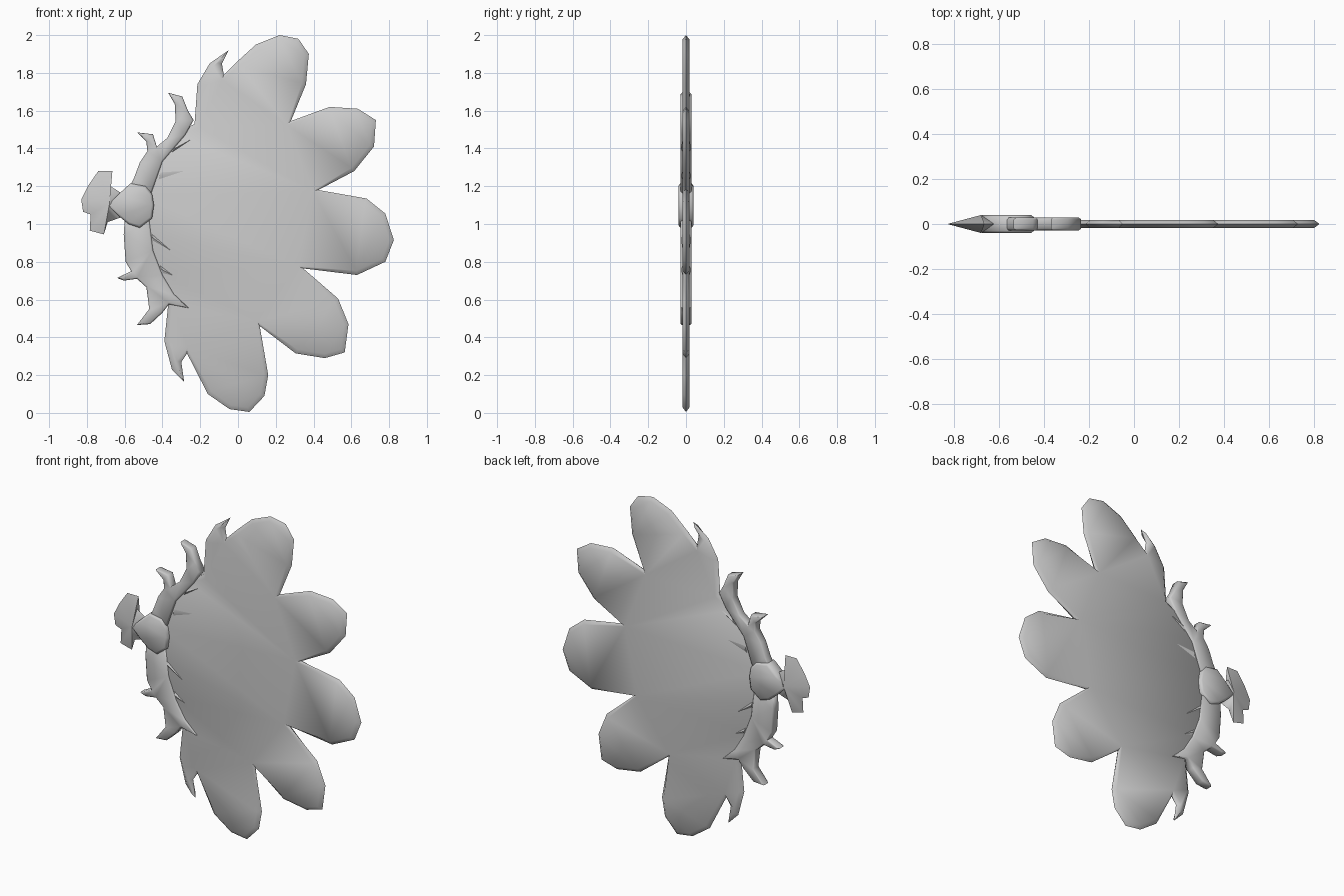
import bpy, bmesh, math
from mathutils import Vector

grey = bpy.data.materials.new("light grey")
grey.diffuse_color = (0.6, 0.6, 0.6, 1)


def finish(name, bm, angle):
    bmesh.ops.recalc_face_normals(bm, faces=bm.faces)
    mesh = bpy.data.meshes.new(name)
    bm.to_mesh(mesh)
    bm.free()
    mesh.materials.append(grey)
    ob = bpy.data.objects.new(name, mesh)
    bpy.context.collection.objects.link(ob)
    bpy.ops.object.select_all(action='DESELECT')
    ob.select_set(True)
    bpy.context.view_layer.objects.active = ob
    bpy.ops.object.shade_smooth_by_angle(angle=math.radians(angle))
    return ob


def inset(points, dist):
    """Move a clockwise outline inward, with limited mitres."""
    pts = [Vector(p) for p in points]
    out = []
    for i, p in enumerate(pts):
        a = (p - pts[i - 1]).normalized()
        b = (pts[(i + 1) % len(pts)] - p).normalized()
        n = Vector((a.y, -a.x)) + Vector((b.y, -b.x))
        if n.length < 0.01:
            n = b - a
        n.normalize()
        c = max(n.dot(Vector((a.y, -a.x))), 0.75)
        out.append(p + n * dist / c)
    return out


def slab(name, points, half, rim, edge=0.0, angle=60):
    """Flat plate whose rim slopes from half thickness down to the edge."""
    bm = bmesh.new()
    inner = inset(points, rim)
    rings = [[bm.verts.new((p[0], y, p[1])) for p in ps]
             for ps, y in ((inner, -half), (points, -edge), (points, edge), (inner, half))]
    if edge == 0:
        for v in rings[2]:
            bm.verts.remove(v)
        rings.pop(2)
    n = len(points)
    for r, s in zip(rings, rings[1:]):
        for i in range(n):
            j = (i + 1) % n
            bm.faces.new((r[i], r[j], s[j], s[i]))
    caps = [bm.faces.new(rings[0]), bm.faces.new(rings[-1])]
    bmesh.ops.recalc_face_normals(bm, faces=bm.faces)
    bmesh.ops.triangulate(bm, faces=caps)
    return finish(name, bm, angle)


def peak(name, points, centre, height, angle=60):
    """Outline at y = 0 rising to one point on the front and on the back."""
    bm = bmesh.new()
    ring = [bm.verts.new((x, 0, z)) for x, z in points]
    for s in (-1, 1):
        top = bm.verts.new((centre[0], s * height, centre[1]))
        for i in range(len(ring)):
            bm.faces.new((ring[i - 1], ring[i], top))
    return finish(name, bm, angle)


# Fan of five petals with a thin hook at each end
hook_top = [(-0.23, 1.53), (-0.215, 1.74), (-0.15, 1.85), (-0.05, 1.92), (-0.085, 1.85), (-0.075, 1.79)]
petals = [
    (-0.01, 1.855), (0.095, 1.95), (0.22, 2.0), (0.32, 1.98), (0.375, 1.90), (0.36, 1.74), (0.28, 1.545),
    (0.485, 1.62), (0.635, 1.61), (0.73, 1.55), (0.72, 1.41), (0.615, 1.28), (0.425, 1.18),
    (0.68, 1.135), (0.78, 1.055), (0.825, 0.915), (0.78, 0.80), (0.63, 0.73), (0.345, 0.765),
    (0.53, 0.605), (0.585, 0.47), (0.565, 0.32), (0.46, 0.29), (0.305, 0.315), (0.115, 0.46),
    (0.16, 0.2), (0.14, 0.09), (0.06, 0.005), (-0.045, 0.02), (-0.16, 0.10), (-0.27, 0.315)]
hook_bottom = [(-0.30, 0.27), (-0.285, 0.165), (-0.35, 0.23), (-0.39, 0.38), (-0.37, 0.57)]
inner_edge = [(-0.45, 0.74), (-0.54, 0.95), (-0.54, 1.15), (-0.44, 1.37), (-0.32, 1.48)]
slab("petal_fan", hook_top + petals + hook_bottom + inner_edge, 0.018, 0.022)

# Thorned collar, upper and lower halves
slab("upper_collar", [
    (-0.59, 1.16), (-0.55, 1.245), (-0.52, 1.325), (-0.48, 1.385), (-0.485, 1.435), (-0.535, 1.485),
    (-0.45, 1.475), (-0.43, 1.41), (-0.375, 1.455), (-0.33, 1.545), (-0.335, 1.635), (-0.37, 1.695),
    (-0.295, 1.675), (-0.265, 1.60), (-0.235, 1.55), (-0.28, 1.47), (-0.40, 1.33), (-0.46, 1.16)],
    0.028, 0.008, 0.02)
slab("lower_collar", [
    (-0.47, 1.02), (-0.45, 0.86), (-0.40, 0.73), (-0.34, 0.63), (-0.26, 0.555), (-0.365, 0.575),
    (-0.40, 0.53), (-0.465, 0.47), (-0.535, 0.465), (-0.47, 0.55), (-0.485, 0.665), (-0.535, 0.71),
    (-0.605, 0.70), (-0.64, 0.715), (-0.565, 0.75), (-0.595, 0.80), (-0.605, 0.945), (-0.60, 1.02)],
    0.028, 0.008, 0.02)

# Ridges running from the collar into the fan
for i, (a, b, tip) in enumerate([
        ((-0.43, 1.20), (-0.40, 1.31), (-0.04, 1.33)), ((-0.38, 1.34), (-0.29, 1.46), (-0.08, 1.54)),
        ((-0.46, 0.98), (-0.45, 0.88), (-0.16, 0.72)), ((-0.43, 0.82), (-0.38, 0.70), (-0.22, 0.66))]):
    mid = ((a[0] + b[0]) / 2, (a[1] + b[1]) / 2)
    peak("ridge_%d" % (i + 1), [a, b, tip], mid, 0.027)

# Thick hub and the bulging head beside it
slab("hub", [
    (-0.69, 1.10), (-0.63, 1.16), (-0.57, 1.215), (-0.49, 1.20), (-0.455, 1.16), (-0.445, 1.10),
    (-0.455, 1.03), (-0.52, 0.98), (-0.58, 1.0), (-0.63, 1.04)], 0.04, 0.012, 0.03)
peak("head", [
    (-0.74, 1.28), (-0.665, 1.28), (-0.675, 1.20), (-0.62, 1.165), (-0.62, 1.035), (-0.69, 1.01),
    (-0.71, 0.945), (-0.785, 0.965), (-0.78, 1.05), (-0.82, 1.065), (-0.83, 1.13), (-0.795, 1.20)],
    (-0.68, 1.11), 0.04)
